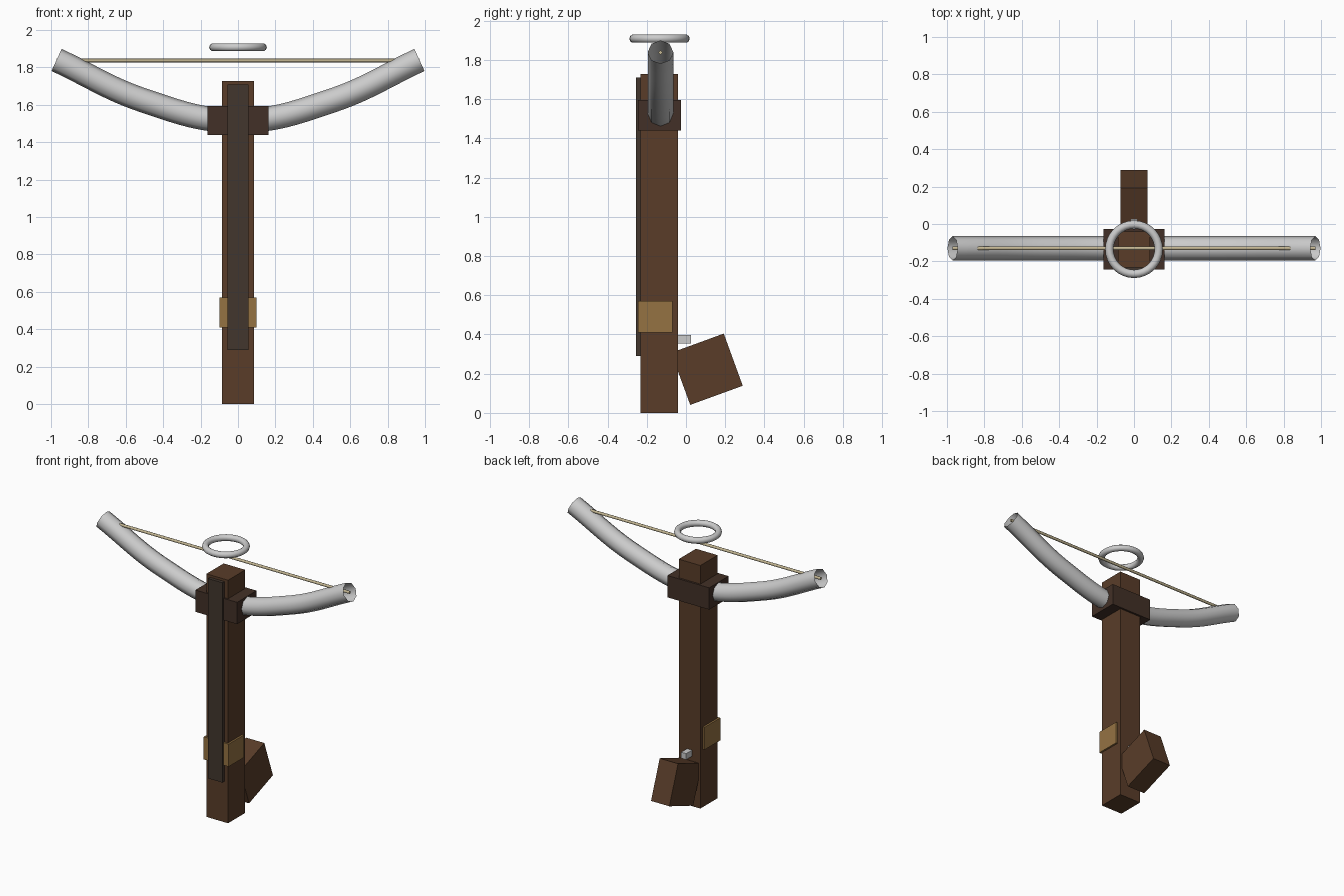
import bpy
from math import radians

if "Cube" in bpy.data.objects:
    bpy.data.objects.remove(bpy.data.objects["Cube"])

Y = -0.135  # centre line of the stock


def material(name, rgb):
    m = bpy.data.materials.new(name)
    m.diffuse_color = (*rgb, 1)
    m.use_nodes = True
    m.node_tree.nodes["Principled BSDF"].inputs["Base Color"].default_value = m.diffuse_color
    return m


wood = material("wood", (0.10, 0.046, 0.022))
dark_wood = material("dark_wood", (0.055, 0.030, 0.020))
rail_wood = material("rail_wood", (0.055, 0.037, 0.027))
leather = material("leather", (0.30, 0.17, 0.055))
cord = material("cord", (0.55, 0.47, 0.29))


def box(name, lo, hi, mat=None, tilt=0):
    bpy.ops.mesh.primitive_cube_add(
        size=1, location=[(a + b) / 2 for a, b in zip(lo, hi)],
        rotation=(radians(tilt), 0, 0))
    o = bpy.context.object
    o.name = name
    o.scale = [b - a for a, b in zip(lo, hi)]
    if mat:
        o.data.materials.append(mat)
    return o


# wooden body
box("stock", (-0.085, -0.233, 0), (0.085, -0.04, 1.727), wood)
box("butt", (-0.072, -0.0355, 0.081), (0.072, 0.2495, 0.364), wood, tilt=20)
box("bolt_rail", (-0.056, -0.256, 0.29), (0.056, -0.215, 1.71), rail_wood)
box("bow_bracket", (-0.164, -0.244, 1.44), (0.164, -0.026, 1.595), dark_wood)
box("grip_wrap", (-0.098, -0.245, 0.41), (0.098, -0.07, 0.57), leather)

# trigger
box("trigger", (-0.02, -0.06, 0.355), (0.02, 0.026, 0.398))

# bow limbs: one open tube swept along a curve
curve = bpy.data.curves.new("bow", 'CURVE')
curve.dimensions = '3D'
curve.bevel_depth = 0.065
curve.bevel_resolution = 2
curve.resolution_u = 12
path = [(-0.97, 1.84), (-0.5, 1.622), (0, 1.515), (0.5, 1.622), (0.97, 1.84)]
spline = curve.splines.new('BEZIER')
spline.bezier_points.add(len(path) - 1)
for p, (x, z) in zip(spline.bezier_points, path):
    p.co = (x, Y + 0.005, z)
    p.handle_left_type = p.handle_right_type = 'AUTO'
bpy.context.collection.objects.link(bpy.data.objects.new("bow", curve))

# bowstring
bpy.ops.mesh.primitive_cylinder_add(
    vertices=8, radius=0.01, depth=1.94, location=(0, Y + 0.005, 1.837),
    rotation=(0, radians(90), 0))
string = bpy.context.object
string.name = "bowstring"
string.data.materials.append(cord)
bpy.ops.object.shade_smooth_by_angle(angle=radians(50))

# foot stirrup ring
bpy.ops.mesh.primitive_torus_add(
    major_radius=0.132, minor_radius=0.022, major_segments=32,
    minor_segments=10, location=(0, Y, 1.908))
bpy.context.object.name = "stirrup"
bpy.ops.object.shade_smooth()
